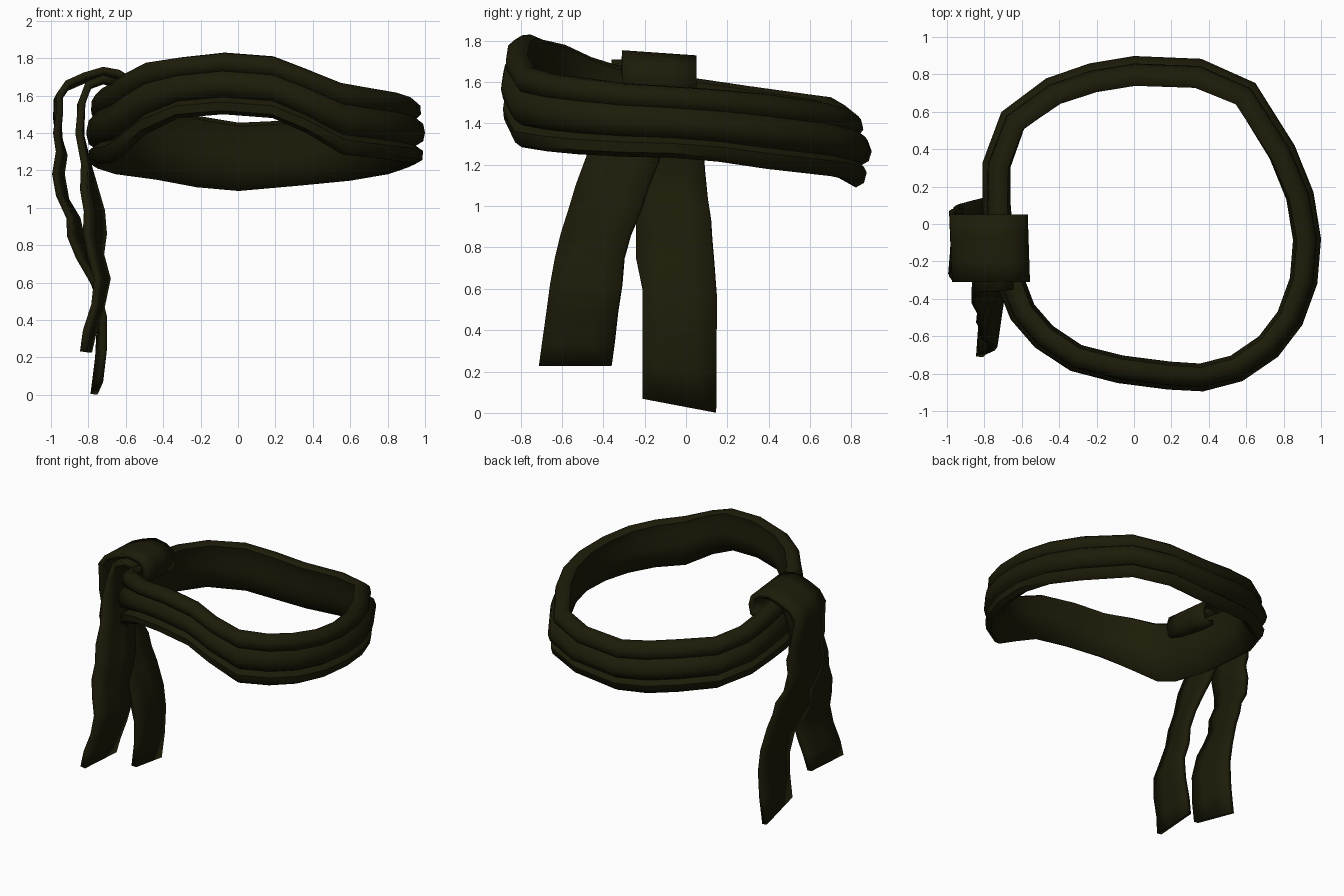
import bpy
import bmesh
from mathutils import Vector

cloth = bpy.data.materials.new("dark_olive_cloth")
cloth.diffuse_color = (0.0125, 0.0112, 0.0026, 1)


def add_object(name, rows, closed):
    """Skin a grid of points; closed joins both directions into a ring."""
    bm = bmesh.new()
    grid = [[bm.verts.new(p) for p in row] for row in rows]
    n, m = len(grid), len(grid[0])
    for i in range(n if closed else n - 1):
        for j in range(m if closed else m - 1):
            a, b = grid[i], grid[(i + 1) % n]
            k = (j + 1) % m
            bm.faces.new((a[j], b[j], b[k], a[k]))
    bmesh.ops.recalc_face_normals(bm, faces=bm.faces)
    mesh = bpy.data.meshes.new(name)
    bm.to_mesh(mesh)
    bm.free()
    mesh.materials.append(cloth)
    obj = bpy.data.objects.new(name, mesh)
    bpy.context.collection.objects.link(obj)
    bpy.ops.object.select_all(action='DESELECT')
    obj.select_set(True)
    bpy.context.view_layer.objects.active = obj
    return obj


# Waistband: outer outline x, y with bottom and top heights
outline = [
    (0, .90, 1.09, 1.455), (.36, .885, 1.12, 1.47), (.65, .755, 1.145, 1.50),
    (.86, .42, 1.18, 1.545), (.96, .17, 1.215, 1.565), (1, -.08, 1.235, 1.58),
    (.98, -.32, 1.24, 1.595), (.90, -.54, 1.25, 1.62), (.77, -.71, 1.265, 1.64),
    (.58, -.84, 1.285, 1.67), (.37, -.895, 1.40, 1.745), (.18, -.885, 1.48, 1.81),
    (-.09, -.85, 1.50, 1.83), (-.34, -.785, 1.48, 1.805), (-.53, -.66, 1.39, 1.78),
    (-.66, -.51, 1.28, 1.72), (-.72, -.36, 1.24, 1.68), (-.79, -.12, 1.235, 1.64),
    (-.81, .10, 1.23, 1.61), (-.81, .33, 1.21, 1.58), (-.71, .60, 1.18, 1.55),
    (-.47, .78, 1.15, 1.53), (-.24, .86, 1.11, 1.49),
]
# Cross-section with three folds outside: inward depth, height fraction
section = [
    (.05, 0), (.015, .06), (.01, .20), (.05, .28), (.01, .35), (0, .48),
    (.01, .62), (.045, .70), (.022, .77), (.025, .90), (.06, .99), (.10, 1),
    (.13, .95), (.125, .78), (.15, .52), (.14, .30), (.095, .08),
]
rows = []
for i, (x, y, low, high) in enumerate(outline):
    before, after = outline[i - 1], outline[(i + 1) % len(outline)]
    t = Vector((after[0] - before[0], after[1] - before[1])).normalized()
    row = []
    for d, v in section:
        d += max(0, y) * .07 * abs(v - .45)  # the back rolls in at both rims
        row.append((x + t.y * d, y - t.x * d, low + v * (high - low)))
    rows.append(row)
add_object("waistband", rows, True)
bpy.ops.object.shade_smooth_by_angle(angle=0.9)


def add_strap(name, edges, thickness):
    """Cloth strip from pairs of points on its front and back edges."""
    rows = []
    for near, far in edges:
        a, b = Vector(near), Vector(far)
        rows.append([a.lerp(b, k / 3) for k in range(4)])
    obj = add_object(name, rows, False)
    solid = obj.modifiers.new("thickness", 'SOLIDIFY')
    solid.thickness = thickness
    solid.offset = 0
    bpy.ops.object.shade_smooth_by_angle(angle=0.9)


# Knot loop folded over the band, running on into the long tail
loop = [(-.67, 1.565), (-.62, 1.55), (-.585, 1.57), (-.575, 1.63),
        (-.59, 1.69), (-.64, 1.72), (-.72, 1.735), (-.82, 1.705),
        (-.91, 1.665), (-.955, 1.60)]
long_tail = [((x, -.31, z), (x - .012, .05, z - .025)) for x, z in loop] + [
    ((-.955, -.30, 1.50), (-.97, .07, 1.48)),
    ((-.97, -.28, 1.40), (-.955, .08, 1.36)),
    ((-.955, -.275, 1.30), (-.93, .085, 1.28)),
    ((-.975, -.27, 1.18), (-.945, .09, 1.18)),
    ((-.955, -.25, 1.07), (-.92, .105, 1.04)),
    ((-.90, -.24, .95), (-.86, .12, .94)),
    ((-.895, -.24, .85), (-.84, .125, .85)),
    ((-.85, -.24, .74), (-.80, .135, .74)),
    ((-.765, -.21, .60), (-.755, .15, .56)),
    ((-.72, -.21, .42), (-.735, .148, .40)),
    ((-.72, -.21, .24), (-.745, .147, .20)),
    ((-.74, -.21, .07), (-.77, .145, .003)),
]
add_strap("knot_and_long_tail", long_tail, .038)

# Short tail tucked under the knot and swinging to the front
short_tail = [
    ((-.65, -.35, 1.67), (-.65, -.02, 1.66)),
    ((-.72, -.36, 1.69), (-.72, -.02, 1.68)),
    ((-.80, -.36, 1.66), (-.80, -.02, 1.65)),
    ((-.835, -.37, 1.56), (-.84, -.03, 1.55)),
    ((-.85, -.42, 1.40), (-.84, -.08, 1.38)),
    ((-.82, -.48, 1.24), (-.80, -.13, 1.22)),
    ((-.825, -.53, 1.10), (-.765, -.18, 1.10)),
    ((-.805, -.565, .98), (-.73, -.22, .98)),
    ((-.81, -.60, .87), (-.72, -.27, .86)),
    ((-.785, -.63, .75), (-.735, -.30, .75)),
    ((-.75, -.655, .62), (-.70, -.31, .62)),
    ((-.765, -.675, .48), (-.73, -.33, .48)),
    ((-.81, -.695, .34), (-.775, -.345, .34)),
    ((-.825, -.71, .23), (-.80, -.36, .23)),
]
add_strap("short_tail", short_tail, .04)
